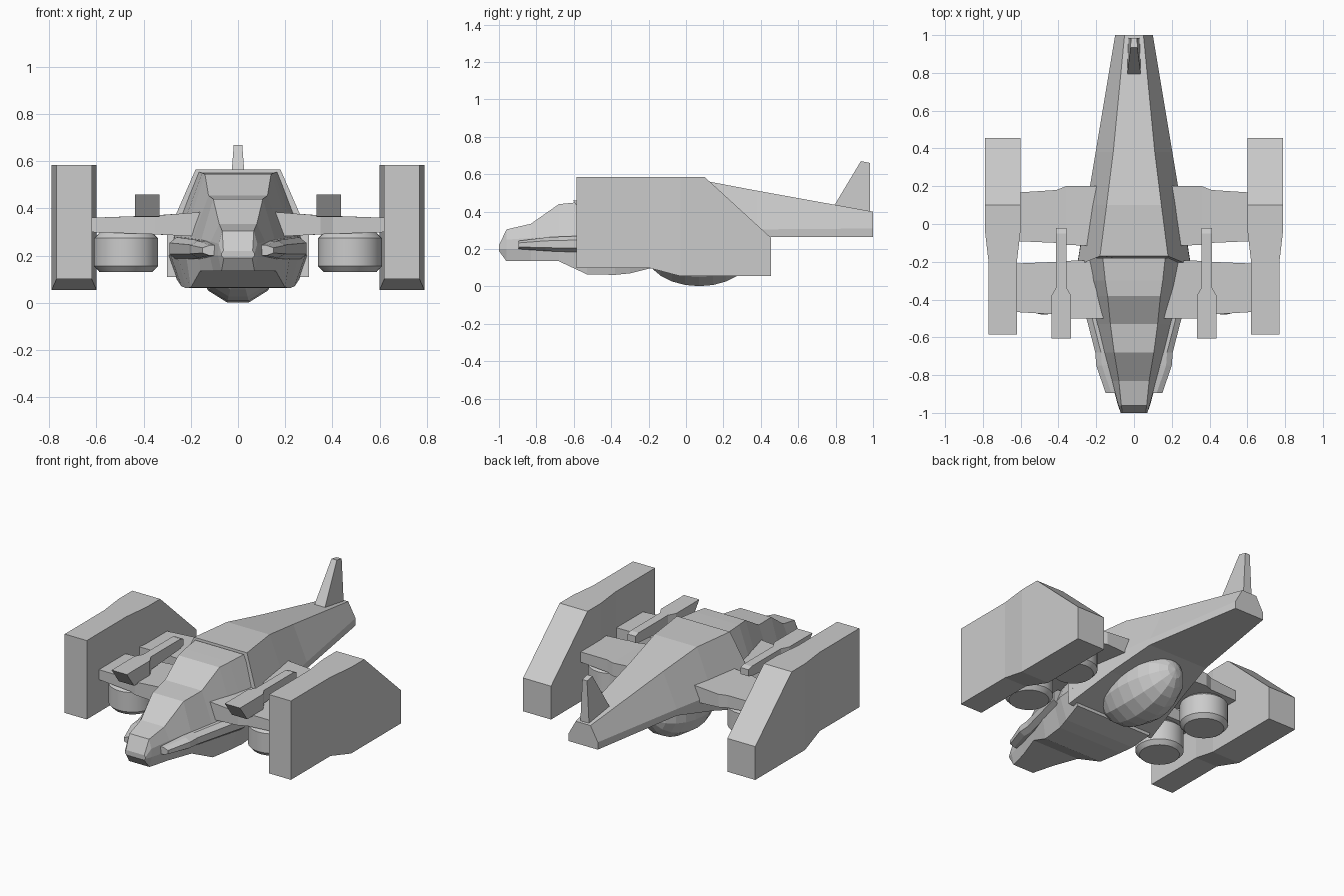
import bpy, bmesh, math
from mathutils import Matrix

if "Cube" in bpy.data.objects:
    bpy.data.objects.remove(bpy.data.objects["Cube"])


def finish(name, bm, mirror=False):
    bmesh.ops.recalc_face_normals(bm, faces=bm.faces)
    mesh = bpy.data.meshes.new(name)
    bm.to_mesh(mesh)
    bm.free()
    ob = bpy.data.objects.new(name, mesh)
    bpy.context.collection.objects.link(ob)
    if mirror:
        ob.modifiers.new("mirror", "MIRROR").use_mirror_merge = False
    return ob


def loft(name, rings, mirror=False):
    """Skin a row of closed rings and cap both ends."""
    bm = bmesh.new()
    vs = [[bm.verts.new(p) for p in r] for r in rings]
    n = len(rings[0])
    for a, b in zip(vs, vs[1:]):
        for i in range(n):
            j = (i + 1) % n
            bm.faces.new((a[i], a[j], b[j], b[i]))
    bm.faces.new(vs[0])
    bm.faces.new(vs[-1])
    return finish(name, bm, mirror)


def hull_ring(pts):
    """Half cross-section (x, y, z), mirrored into a full ring."""
    return pts + [(-x, y, z) for x, y, z in reversed(pts)]


def box_ring(y, x0, x1, z0, z1, rake=0):
    return [(x0, y + rake, z0), (x1, y + rake, z0), (x1, y, z1), (x0, y, z1)]


# nose and stepped canopy: y, then top / belt / low / bottom half points
nose = [
    (-1.0, (.062, .22), (.070, .21), (.070, .20), (.060, .19)),
    (-.96, (.067, .305), (.082, .25), (.085, .20), (.070, .135)),
    (-.83, (.080, .335), (.115, .26), (.120, .20), (.105, .135)),
    (-.68, (.105, .44), (.155, .27), (.165, .20), (.160, .135)),
    (-.53, (.125, .455), (.190, .28), (.220, .20), (.200, .065)),
    (-.38, (.140, .545), (.220, .30), (.260, .20), (.220, .062)),
    (-.30, (.152, .55), (.240, .31), (.285, .20), (.240, .070)),
    (-.18, (.165, .555), (.260, .32), (.295, .20), (.260, .100)),
]
loft("nose_and_canopy", [hull_ring([(x, y, z) for x, z in pts]) for y, *pts in nose])

# rear fuselage tapering to the tail, slanted front rim
loft("rear_fuselage", [
    hull_ring([(.18, -.17, .565), (.30, -.22, .29), (.30, -.21, .11)]),
    hull_ring([(.145, .10, .565), (.25, .10, .30), (.25, .10, .20)]),
    hull_ring([(.11, .38, .512), (.203, .38, .305), (.203, .38, .265)]),
    hull_ring([(.05, 1.0, .40), (.10, 1.0, .31), (.10, 1.0, .265)]),
])

# tail fin
loft("tail_fin", [
    [(-.037, .785, .42), (.037, .785, .42), (.030, .985, .39), (-.030, .985, .39)],
    [(-.018, .935, .67), (.018, .935, .67), (.016, .985, .66), (-.016, .985, .66)],
])

# belly dome, facets running front to back
bm = bmesh.new()
bmesh.ops.create_uvsphere(bm, u_segments=12, v_segments=12, radius=1)
bmesh.ops.transform(bm, verts=bm.verts, matrix=(
    Matrix.Translation((0, .07, .19)) @ Matrix.Diagonal((.18, .29, .195, 1))
    @ Matrix.Rotation(math.pi / 2, 4, 'X') @ Matrix.Rotation(math.pi / 12, 4, 'Z')))
finish("belly_dome", bm)

# cheek fairings beside the nose
loft("cheek_fairing", [
    [(xi, y, zc - h), (xo - .03, y, zc - h), (xo, y, zc - h / 2),
     (xo, y, zc + h / 2), (xo - .03, y, zc + h), (xi, y, zc + h)]
    for y, xi, xo, zc, h in [(-.895, .06, .15, .222, .022), (-.75, .08, .20, .226, .036),
                             (-.68, .10, .205, .226, .040), (-.35, .15, .29, .23, .048)]
], mirror=True)

# tall side pods
loft("side_pod", [
    box_ring(-.585, .62, .77, .10, .585),
    box_ring(-.20, .62, .77, .10, .585),
    box_ring(-.03, .60, .79, .055, .585),
    box_ring(.10, .60, .79, .055, .585),
    box_ring(.455, .60, .79, .055, .26),
], mirror=True)

# wings: x, front y, back y, bottom z, top z
wings = {
    "front_wing": [(.15, -.50, -.19, .28, .385), (.35, -.50, -.195, .29, .37),
                   (.40, -.48, -.20, .292, .368), (.64, -.465, -.21, .30, .36)],
    "rear_wing": [(.15, -.12, .20, .28, .385), (.36, -.11, .20, .29, .37),
                  (.41, -.10, .18, .292, .368), (.64, -.09, .165, .30, .36)],
}
for name, secs in wings.items():
    loft(name, [[(x, a, z0), (x, b, z0), (x, b, z1), (x, a, z1)]
                for x, a, b, z0, z1 in secs], mirror=True)

# guns on the front wings, raked muzzle and slim rear
loft("wing_gun", [
    box_ring(-.605, .333, .437, .365, .46, rake=.07),
    box_ring(-.38, .333, .437, .36, .46),
    box_ring(-.335, .358, .412, .38, .46),
    box_ring(-.05, .358, .412, .40, .46),
    box_ring(-.02, .358, .412, .41, .45),
], mirror=True)

# lift engines under each wing
profile = [(.105, .305), (.135, .275), (.135, .155), (.112, .13)]
for name, y in (("front_engine", -.345), ("rear_engine", .04)):
    ob = loft(name, [[(.475 + r * math.cos(a * math.tau / 28),
                       y + r * math.sin(a * math.tau / 28), z) for a in range(28)]
                     for r, z in profile], mirror=True)
    bpy.ops.object.select_all(action='DESELECT')
    ob.select_set(True)
    bpy.context.view_layer.objects.active = ob
    bpy.ops.object.shade_smooth_by_angle(angle=math.radians(30))
